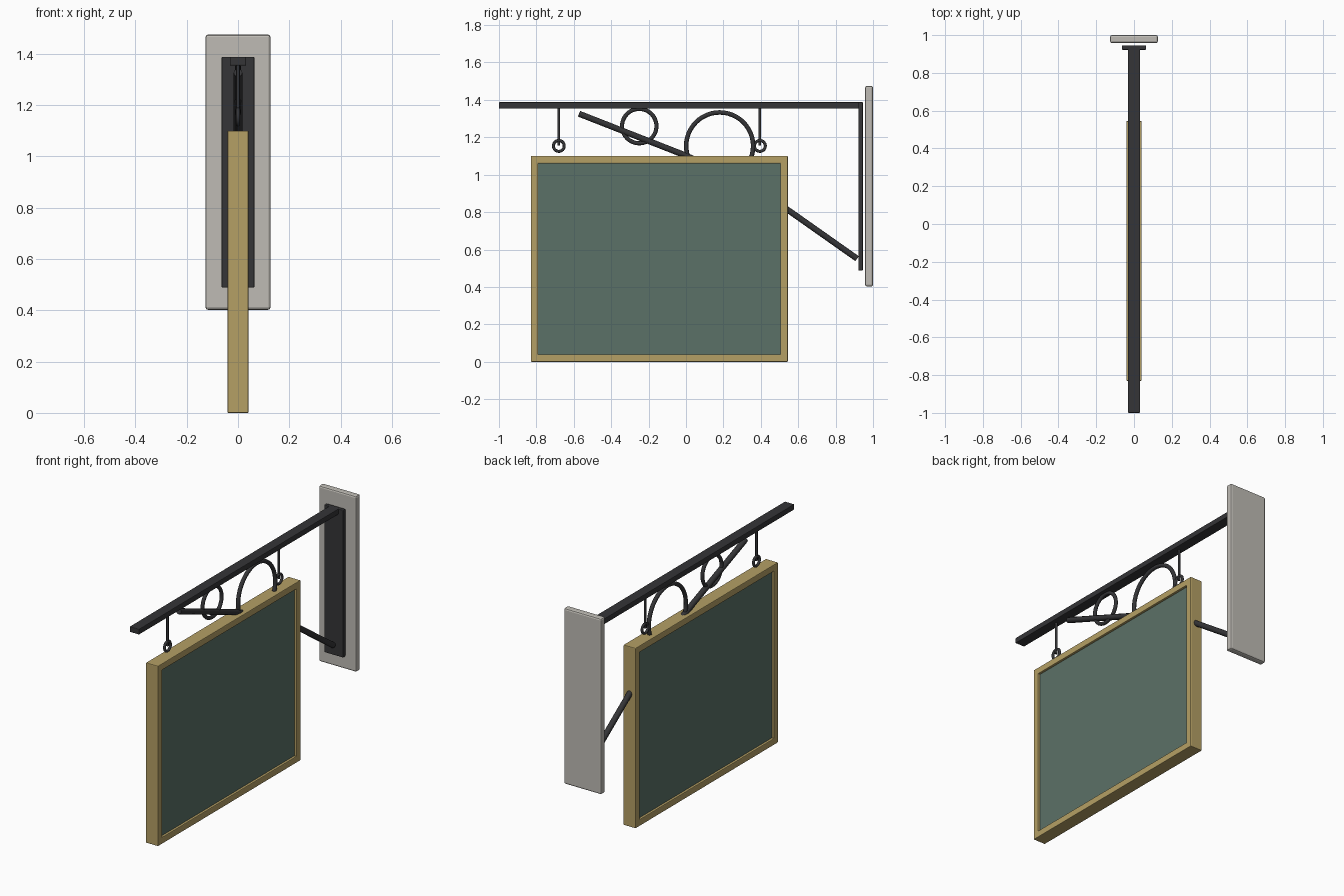
import bpy, math
from mathutils import Vector

if "Cube" in bpy.data.objects:
    bpy.data.objects.remove(bpy.data.objects["Cube"])


def material(name, rgb):
    m = bpy.data.materials.new(name)
    m.diffuse_color = (*rgb, 1)
    m.use_nodes = True
    m.node_tree.nodes["Principled BSDF"].inputs["Base Color"].default_value = m.diffuse_color
    return m


iron = material("dark_iron", (0.035, 0.035, 0.038))
brass = material("brass", (0.46, 0.35, 0.13))
green = material("green_board", (0.105, 0.165, 0.135))
stone = material("stone", (0.52, 0.50, 0.46))


def finish(ob, name, mat):
    ob.name = name
    ob.data.materials.append(mat)
    return ob


def box(name, lo, hi, mat, bevel=0.004):
    lo, hi = Vector(lo), Vector(hi)
    bpy.ops.mesh.primitive_cube_add(size=1, location=(lo + hi) / 2)
    ob = bpy.context.object
    ob.scale = hi - lo
    bpy.ops.object.transform_apply(location=False, rotation=False, scale=True)
    if bevel:
        mod = ob.modifiers.new("bevel", 'BEVEL')
        mod.width, mod.segments = bevel, 2
    return finish(ob, name, mat)


def ring(name, y, z, major, minor):
    bpy.ops.mesh.primitive_torus_add(location=(0, y, z), rotation=(0, math.pi / 2, 0),
                                     major_radius=major, minor_radius=minor,
                                     major_segments=48, minor_segments=12)
    bpy.ops.object.shade_smooth()
    return finish(bpy.context.object, name, iron)


def rod(name, pts, radius):
    cu = bpy.data.curves.new(name, 'CURVE')
    cu.dimensions = '3D'
    cu.bevel_depth, cu.bevel_resolution, cu.use_fill_caps = radius, 3, True
    sp = cu.splines.new('POLY')
    sp.points.add(len(pts) - 1)
    for p, (y, z) in zip(sp.points, pts):
        p.co = (0, y, z, 1)
    ob = bpy.data.objects.new(name, cu)
    bpy.context.collection.objects.link(ob)
    return finish(ob, name, iron)


# Wall block, bracket plate and arm
box("wall_block", (-0.127, 0.958, 0.402), (0.127, 1.0, 1.475), stone, 0.01)
box("bracket_plate", (-0.064, 0.922, 0.488), (0.064, 0.946, 1.388), iron)
box("bracket_arm", (-0.032, -1.0, 1.354), (0.032, 0.93, 1.388), iron)

# Bent diagonal brace, passing through the sign
rod("brace", [(-0.572, 1.326), (0.0, 1.102), (0.29, 0.97), (0.55, 0.808), (0.915, 0.551)], 0.017)

# Decorative hoops
ring("large_hoop", 0.18, 1.154, 0.179, 0.012)
ring("small_hoop", -0.25, 1.26, 0.092, 0.011)

# Hanger rods with eye rings
for i, y in enumerate((-0.68, 0.395)):
    rod(f"hanger_rod_{i}", [(y, 1.356), (y, 1.156)], 0.007)
    ring(f"hanger_eye_{i}", y, 1.154, 0.029, 0.008)

# Sign board and its frame
Y0, Y1, H, W, X = -0.83, 0.545, 1.1, 0.04, 0.041
box("sign_panel", (-0.027, Y0 + 0.02, 0.02), (0.027, Y1 - 0.02, H - 0.02), green, 0)
for name, z in (("frame_bottom", 0), ("frame_top", H - W)):
    box(name, (-X, Y0, z), (X, Y1, z + W), brass)
for name, y in (("frame_outer_side", Y0), ("frame_wall_side", Y1 - W)):
    box(name, (-X, y, 0), (X, y + W, H), brass)
